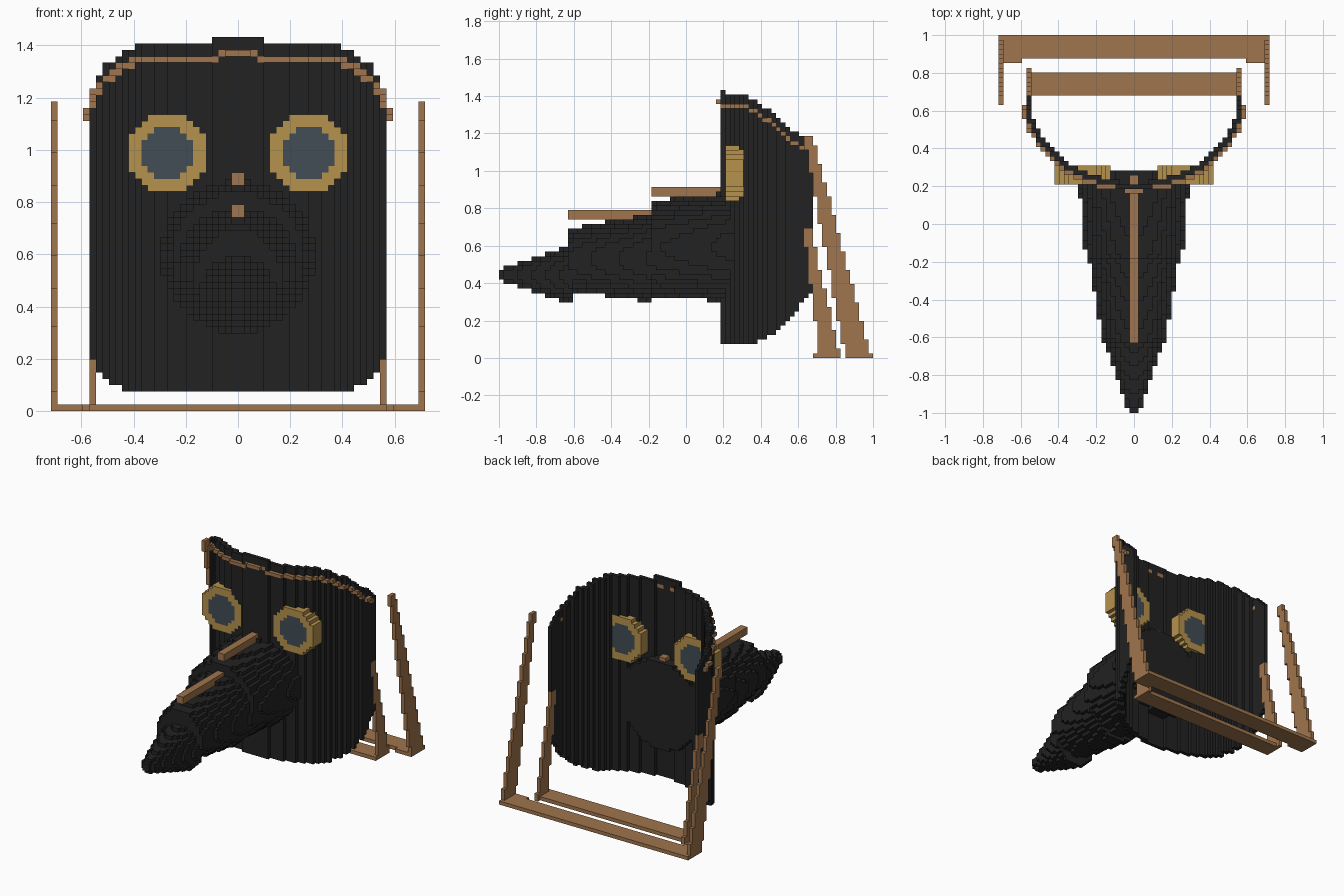
import bpy
import bmesh
import math

if "Cube" in bpy.data.objects:
    bpy.data.objects.remove(bpy.data.objects["Cube"])

V = 2 / 81            # cell size; every part is a set of cells on this grid
Y0 = -1.0             # cell index 0 along y starts at the front


def material(name, rgb):
    m = bpy.data.materials.new(name)
    m.diffuse_color = (*rgb, 1)
    m.use_nodes = True
    m.node_tree.nodes["Principled BSDF"].inputs["Base Color"].default_value = m.diffuse_color
    return m


BLACK = material("black leather", (0.016, 0.016, 0.016))
BROWN = material("brown strap", (0.352, 0.178, 0.074))
GOLD = material("brass", (0.462, 0.287, 0.074))
GLASS = material("dark glass", (0.054, 0.074, 0.089))


def box(x0, x1, y0, y1, z0, z1):
    return {(x, y, z) for x in range(x0, x1) for y in range(y0, y1) for z in range(z0, z1)}


def mirrored(cells):
    return cells | {(-1 - x, y, z) for x, y, z in cells}


def disc(cx, cz, r, y):
    n = math.ceil(r) + 1
    cells = set()
    for x in range(int(cx) - n, int(cx) + n):
        for z in range(int(cz) - n, int(cz) + n + 1):
            if (x + .5 - cx) ** 2 + (z + .5 - cz) ** 2 < r * r:
                cells.add((x, y, z))
    return cells


def beak_section(y0, y1, z0, z1, r0, r1):
    cells = set()
    for y in range(y0, y1):
        t = (y + .5 - y0) / (y1 - y0)
        cells |= disc(0, z0 + (z1 - z0) * t, r0 + (r1 - r0) * t, y)
    return cells


def arc(a, b):
    """Cells in plan along the curved front of the mask."""
    pts = set()
    for i in range(4001):
        t = math.pi / 2 * i / 4000
        x, y = int(a * math.sin(t)), int(68 - b * math.cos(t))
        if y < 68:
            pts |= {(x, y), (-1 - x, y)}
    return pts


def rim(y):
    """Lower and upper edge of the mask at a given depth."""
    r = max(0, (y + .5 - 52.6) / 14.6)
    top = 58 if y <= 48 else round(57 - 11 * min(r, 1) ** 1.3)
    return round(3 + 11 * min(r, 1) ** 2), top


def leaning_leg(x, height, back0, back1, front0, front1):
    """Tapered leg: depth range at the floor is front0..back0, at the top front1..back1."""
    cells = set()
    for z in range(height):
        t = (z + .5) / height
        f = round(front0 + (front1 - front0) * t)
        b = round(back0 + (back1 - back0) * t)
        cells |= box(x, x + 1, f, max(b, f + 1), z, z + 1)
    return mirrored(cells)


# Goggles: octagonal brass rims filled with glass
lens, rims = set(), set()
for y in range(49, 53):
    glass = disc(11, 40, 4.25, y)
    lens |= glass
    rims |= disc(11, 40, 6.15, y) - glass

# Mask shell and the seam strap just below its upper edge
shell = set()
for x, y in arc(22.8, 19.17):
    lo, hi = rim(y)
    shell |= box(x, x + 1, y, y + 1, lo, hi)
seam = set()
for x, y in arc(23.5, 20.05):
    if y < 66:
        z = rim(max(y, 48) if abs(x + .5) < 3 else max(y, 49))[1] - 3
        seam.add((x, y, z))

# Beak in three stepped cones
beak = (beak_section(0, 16, 18, 18, 1.1, 6.5)
        | beak_section(15, 33, 21.3, 21.7, 6.7, 9.7)
        | beak_section(33, 52, 23.7, 24.1, 10.3, 12.1))

# Parts in order of priority: earlier parts displace later ones
parts = [
    ("goggle_lenses", mirrored(lens), GLASS),
    ("goggle_rims", mirrored(rims), GOLD),
    ("beak_straps", box(-1, 1, 33, 51, 35, 37) | box(-1, 1, 15, 33, 30, 32), BROWN),
    ("seam_strap", seam, BROWN),
    ("outer_strap_frame", box(-29, 29, 76, 81, 0, 1) | mirrored(box(24, 29, 75, 76, 0, 1))
     | leaning_leg(28, 48, 80.6, 68, 75, 66), BROWN),
    ("inner_strap_frame", box(-23, 23, 68, 73, 0, 1)
     | leaning_leg(22, 28, 74, 67.5, 69.5, 66), BROWN),
    ("beak", beak, BLACK),
    ("mask_shell", shell, BLACK),
]

SIDES = [
    ((1, 0, 0), ((1, 0, 0), (1, 1, 0), (1, 1, 1), (1, 0, 1))),
    ((-1, 0, 0), ((0, 0, 0), (0, 0, 1), (0, 1, 1), (0, 1, 0))),
    ((0, 1, 0), ((0, 1, 0), (0, 1, 1), (1, 1, 1), (1, 1, 0))),
    ((0, -1, 0), ((0, 0, 0), (1, 0, 0), (1, 0, 1), (0, 0, 1))),
    ((0, 0, 1), ((0, 0, 1), (1, 0, 1), (1, 1, 1), (0, 1, 1))),
    ((0, 0, -1), ((0, 0, 0), (0, 1, 0), (1, 1, 0), (1, 0, 0))),
]


def build(name, cells, occupied, mat):
    """Mesh only the exposed sides of the cells."""
    bm = bmesh.new()
    verts = {}

    def vert(p):
        if p not in verts:
            verts[p] = bm.verts.new((p[0] * V, Y0 + p[1] * V, p[2] * V))
        return verts[p]

    for x, y, z in sorted(cells):
        for (dx, dy, dz), corners in SIDES:
            if (x + dx, y + dy, z + dz) not in occupied:
                bm.faces.new([vert((x + a, y + b, z + c)) for a, b, c in corners])
    mesh = bpy.data.meshes.new(name)
    bm.to_mesh(mesh)
    bm.free()
    mesh.materials.append(mat)
    bpy.context.collection.objects.link(bpy.data.objects.new(name, mesh))


taken, final = set(), []
for name, cells, mat in parts:
    final.append((name, cells - taken, mat))
    taken |= cells
for name, cells, mat in final:
    build(name, cells, taken, mat)
